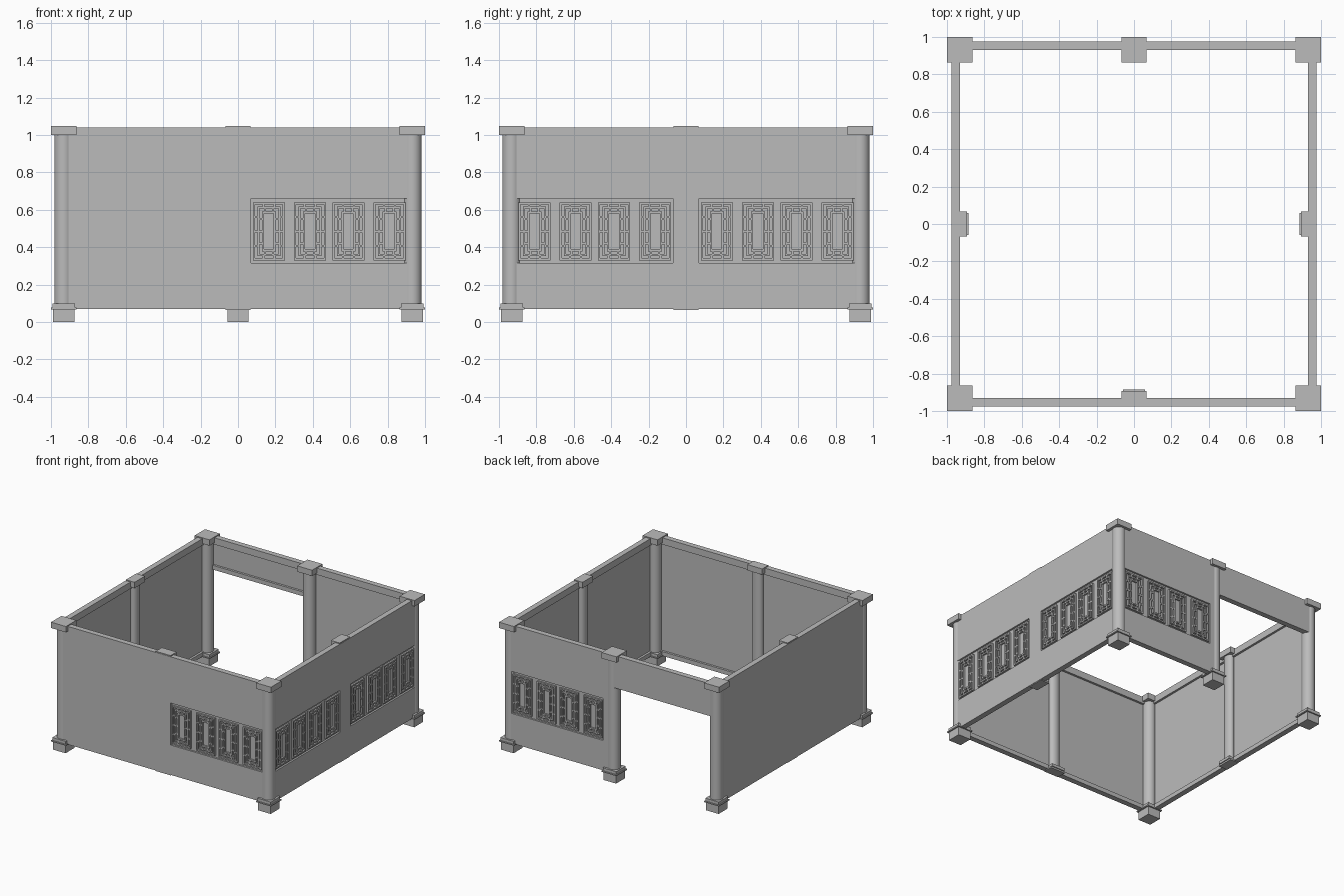
import bpy, bmesh, math
from mathutils import Matrix, Vector

cube = bpy.data.objects.get("Cube")
if cube:
    bpy.data.objects.remove(cube)

grey = bpy.data.materials.new("stone_grey")
grey.use_nodes = True
COLOUR = (0.5, 0.5, 0.5, 1)
grey.diffuse_color = COLOUR
grey.node_tree.nodes["Principled BSDF"].inputs["Base Color"].default_value = COLOUR

IN, OUT, MID = 0.93, 0.975, 0.93      # wall planes and column centre line
TOP, BOTTOM = 1.04, 0.07
REC = (0.07, 0.905, 0.315, 0.66)      # lattice recess: along, along, z, z
DOOR_HEAD = 0.775
PANEL_IN, REC_BACK = 0.948, 0.96


def box(bm, a, b):
    """Box between two opposite corners."""
    a, b = Vector(a), Vector(b)
    mat = Matrix.Translation((a + b) / 2) @ Matrix.Diagonal((*(b - a), 1))
    bmesh.ops.create_cube(bm, size=1, matrix=mat)


def finish(bm, name, turn=0, smooth=False):
    """Turn the part about z and link it as an object."""
    bmesh.ops.rotate(bm, verts=bm.verts, cent=(0, 0, 0),
                     matrix=Matrix.Rotation(math.radians(turn), 3, 'Z'))
    bmesh.ops.recalc_face_normals(bm, faces=bm.faces)
    mesh = bpy.data.meshes.new(name)
    bm.to_mesh(mesh)
    bm.free()
    mesh.materials.append(grey)
    ob = bpy.data.objects.new(name, mesh)
    bpy.context.collection.objects.link(ob)
    if smooth:
        bpy.ops.object.select_all(action='DESELECT')
        ob.select_set(True)
        bpy.context.view_layer.objects.active = ob
        bpy.ops.object.shade_smooth_by_angle(angle=math.radians(40))
    return ob


# Wall parts are drawn on the front side (outside towards -y), then turned.
def slab(bm, x0, x1, z0, z1, inner=PANEL_IN, outer=OUT):
    box(bm, (x0, -outer, z0), (x1, -inner, z1))


def half_wall(bm, side, kind):
    """One bay from the middle to a corner; side is +1 or -1."""
    def s(x0, x1, *rest):
        slab(bm, min(side * x0, side * x1), max(side * x0, side * x1), *rest)
    s(0, MID, TOP - 0.055, TOP, IN)                  # top rail
    if kind == "door":
        s(0, MID, DOOR_HEAD, TOP - 0.055)
        s(0, MID, DOOR_HEAD, DOOR_HEAD + 0.035, IN)
        return
    s(0, MID, BOTTOM, BOTTOM + 0.035, IN)            # bottom rail
    low, high = BOTTOM + 0.035, TOP - 0.055
    if kind == "plain":
        s(0, MID, low, high)
        return
    x0, x1, z0, z1 = REC                             # wall around the recess
    s(0, MID, low, z0)
    s(0, MID, z1, high)
    s(0, x0, z0, z1)
    s(x1, MID, z0, z1)
    s(x0, x1, z0, z1, PANEL_IN, REC_BACK)


def lattice(bm, cx, cz=0.485):
    """Three nested frames joined by short bars."""
    t, rings = 0.011, [(0.085, 0.155), (0.062, 0.132), (0.037, 0.107)]

    def bar(x0, x1, z0, z1):
        slab(bm, cx + x0, cx + x1, cz + z0, cz + z1, REC_BACK, OUT - 0.001)
    for w, h in rings:
        for s in (-1, 1):
            a, b = sorted((s * w, s * (w - t)))
            bar(a, b, -h, h)
            a, b = sorted((s * h, s * (h - t)))
            bar(-w + t, w - t, a, b)
    for (w, h), (w2, h2) in zip(rings, rings[1:]):
        for s in (-1, 1):
            for u in (-0.5, 0, 0.5):                 # side ticks
                a, b = sorted((s * (w - t), s * w2))
                bar(a, b, u * h - t / 2, u * h + t / 2)
            for u in (-0.35, 0.35):                  # top and bottom ticks
                a, b = sorted((s * (h - t), s * h2))
                bar(u * w - t / 2, u * w + t / 2, a, b)


# Four walls: name, turn, bay kind on the -x and +x halves before turning
WALLS = [("front", 0, "plain", "lattice"), ("left", 90, "lattice", "lattice"),
         ("back", 180, "lattice", "door"), ("right", 270, "plain", "plain")]
for name, turn, minus, plus in WALLS:
    wall = bmesh.new()
    for side, kind in ((-1, minus), (1, plus)):
        half_wall(wall, side, kind)
        if kind == "lattice":
            screens = bmesh.new()
            for cx in (0.165, 0.385, 0.59, 0.81):
                lattice(screens, side * cx)
            finish(screens, f"{name}_lattice_{'a' if side < 0 else 'b'}", turn)
    finish(wall, f"{name}_wall", turn)


def column(name, x, y):
    """Full round column with foot, plinth and cap."""
    bm = bmesh.new()
    bmesh.ops.create_cone(bm, segments=24, radius1=0.05, radius2=0.05, depth=0.92,
                          cap_ends=True, matrix=Matrix.Translation((x, y, 0.55)))
    for half, z0, z1 in ((0.057, 0, 0.068), (0.068, 0.068, 0.077),
                         (0.061, 0.077, 0.1), (0.0675, 1.0, 1.048)):
        box(bm, (x - half, y - half, z0), (x + half, y + half, z1))
    finish(bm, name, smooth=True)


C = 0.932
for yname, y in (("front", -C), ("back", C)):
    for xname, x in (("right", -C), ("left", C)):
        column(f"{yname}_{xname}_corner_column", x, y)
column("back_middle_column", 0, C)

# Slim engaged columns in the middle of the other walls
for name, turn in (("front", 0), ("left", 90), ("right", 270)):
    bm = bmesh.new()
    mat = Matrix.Translation((0, -0.935, 0.55)) @ Matrix.Diagonal((0.045, 0.032, 0.92, 1))
    bmesh.ops.create_cone(bm, segments=24, radius1=1, radius2=1, depth=1,
                          cap_ends=True, matrix=mat)
    for half, z0, z1 in ((0.068, 0.064, 0.077), (0.06, 0.077, 0.1), (0.0675, 1.0, 1.048)):
        box(bm, (-half, -0.972, z0), (half, -0.825 - half, z1))
    finish(bm, f"{name}_middle_column", turn, smooth=True)
